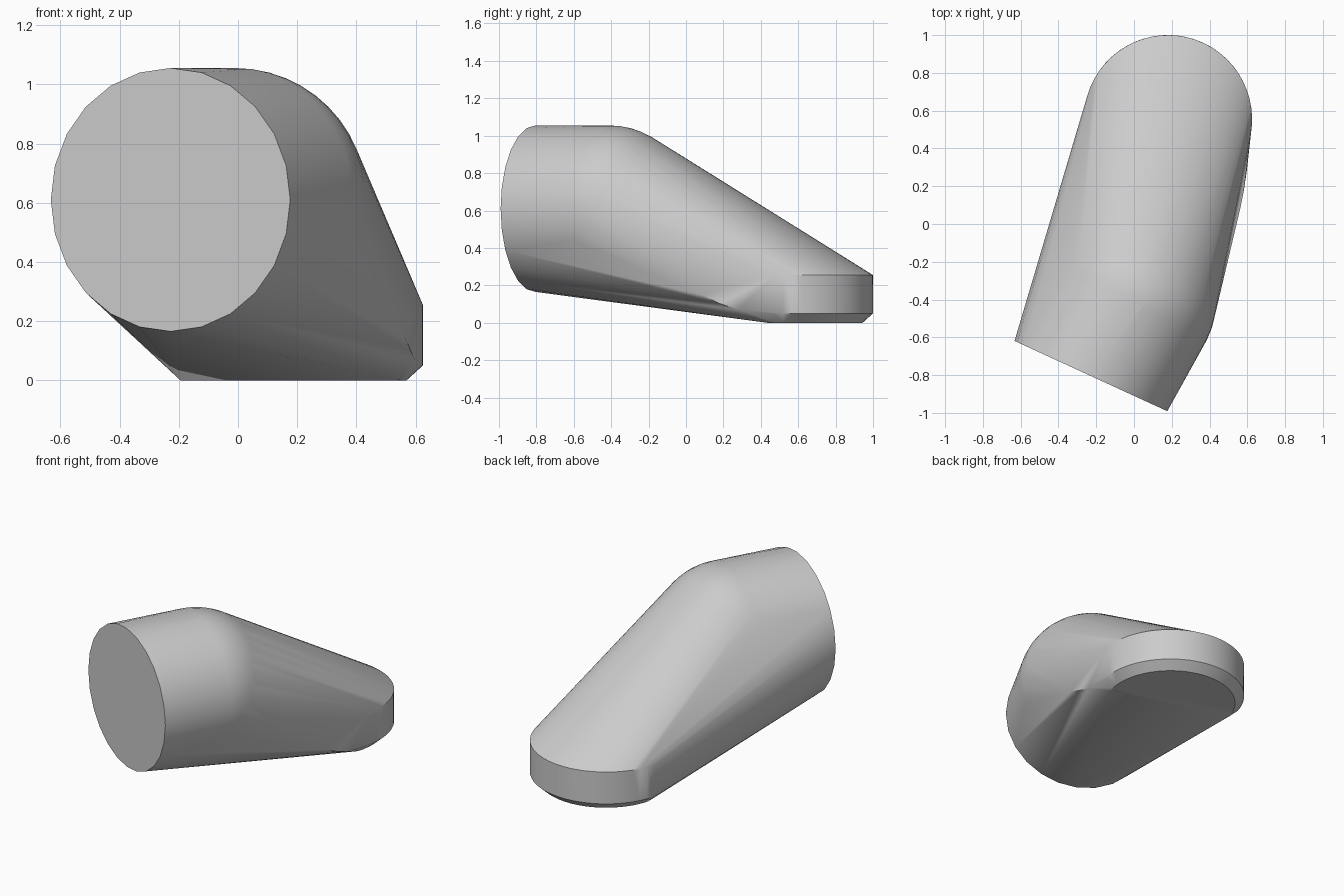
import bpy, bmesh, math
from mathutils import Vector, Matrix

cube = bpy.data.objects.get("Cube")
if cube:
    bpy.data.objects.remove(cube, do_unlink=True)

R = 0.445
bm = bmesh.new()

# Round upright end face, turned slightly to the side
end_axis = Vector((0.418, 0.909, 0))
side = Vector((0.909, -0.418, 0))
end_centre = Vector((-0.228, -0.805, 0.61))
for i in range(24):
    a = math.tau * i / 24
    bm.verts.new(end_centre + side * R * math.cos(a) + Vector((0, 0, R * math.sin(a))))

# Rounded elbow where the body bends down
bmesh.ops.create_uvsphere(bm, u_segments=40, v_segments=24, radius=R,
                          matrix=Matrix.Translation((-0.01, -0.41, 0.61)))


# Half-round toe: top rim, lower rim and chamfered sole
def toe_arc(radius, z, start, stop, steps=28):
    for i in range(steps + 1):
        a = math.radians(start + (stop - start) * i / steps)
        bm.verts.new((0.18 + radius * math.cos(a), 0.555 + radius * math.sin(a), z))


toe_arc(R, 0.255, -10, 164)
toe_arc(R, 0.05, -18, 164)
toe_arc(0.39, 0, -18, 164)

# Lower edge sweeping up along the left flank
for point in ((0.597, 0.28, 0.07), (0.582, 0.18, 0.103), (0.562, 0.08, 0.15), (0.538, 0, 0.2)):
    bm.verts.new(point)

# Skin the sections into one solid
hull = bmesh.ops.convex_hull(bm, input=bm.verts[:])
inside = {g for g in hull["geom_interior"] + hull["geom_unused"]
          if isinstance(g, bmesh.types.BMVert)}
bmesh.ops.delete(bm, geom=list(inside), context='VERTS')
bmesh.ops.dissolve_limit(bm, angle_limit=math.radians(0.5),
                         verts=bm.verts[:], edges=bm.edges[:])
bmesh.ops.recalc_face_normals(bm, faces=bm.faces[:])

mesh = bpy.data.meshes.new("bent_body")
bm.to_mesh(mesh)
bm.free()
body = bpy.data.objects.new("bent_body", mesh)
bpy.context.collection.objects.link(body)

# Plain grey finish
grey = bpy.data.materials.new("light grey")
grey.use_nodes = True
colour = (0.6, 0.6, 0.6, 1)
grey.diffuse_color = colour
grey.node_tree.nodes["Principled BSDF"].inputs["Base Color"].default_value = colour
mesh.materials.append(grey)

bpy.context.view_layer.objects.active = body
body.select_set(True)
bpy.ops.object.shade_smooth_by_angle(angle=math.radians(30))
